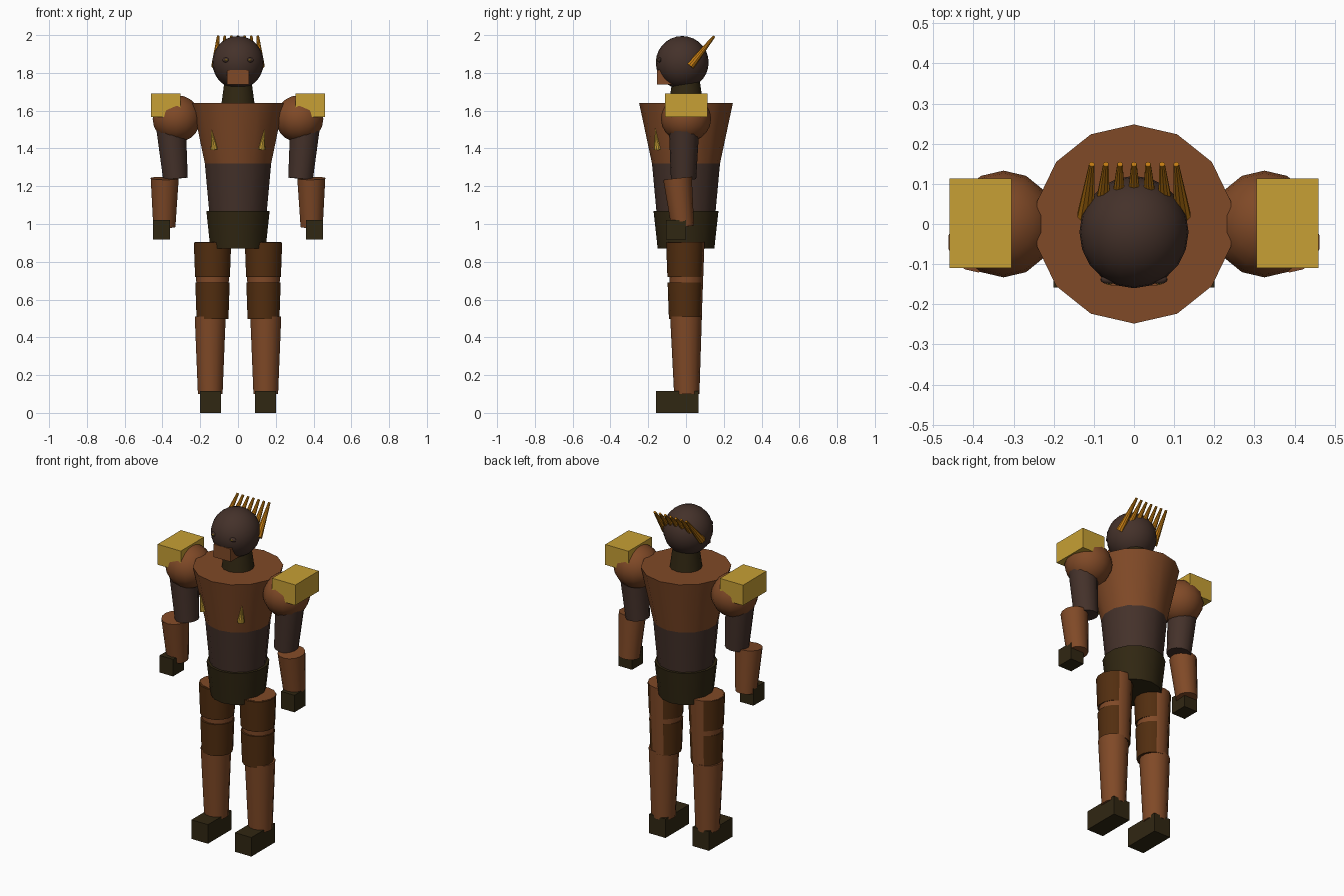
import bpy
import bmesh
import math
from mathutils import Vector, Matrix

cube = bpy.data.objects.get("Cube")
if cube:
    bpy.data.objects.remove(cube, do_unlink=True)


def material(name, rgb):
    m = bpy.data.materials.new(name)
    m.use_nodes = True
    color = (*rgb, 1.0)
    m.diffuse_color = color
    m.node_tree.nodes["Principled BSDF"].inputs["Base Color"].default_value = color
    return m


COPPER = material("copper brown", (0.215, 0.067, 0.02))
UMBER = material("dark umber", (0.058, 0.031, 0.023))
BROWN = material("plate brown", (0.085, 0.027, 0.005))
OLIVE = material("dark olive", (0.03, 0.02, 0.006))
GOLD = material("gold", (0.57, 0.35, 0.035))
AMBER = material("amber", (0.55, 0.2, 0.006))

SHARP = math.radians(35)


def finish(name, bm, mat):
    """Smooth shallow edges, keep hard ones, and link the object."""
    for face in bm.faces:
        face.smooth = True
    for edge in bm.edges:
        edge.smooth = edge.calc_face_angle(0) < SHARP
    mesh = bpy.data.meshes.new(name)
    bm.to_mesh(mesh)
    bm.free()
    mesh.materials.append(mat)
    obj = bpy.data.objects.new(name, mesh)
    bpy.context.collection.objects.link(obj)
    return obj


def cone(name, start, end, r_start, r_end, mat, sides=14):
    """Tapered cylinder between two points."""
    start, end = Vector(start), Vector(end)
    axis = end - start
    turn = Vector((0, 0, 1)).rotation_difference(axis).to_matrix().to_4x4()
    bm = bmesh.new()
    bmesh.ops.create_cone(bm, cap_ends=True, segments=sides, radius1=r_start,
                          radius2=r_end, depth=axis.length,
                          matrix=Matrix.Translation((start + end) / 2) @ turn)
    return finish(name, bm, mat)


def ball(name, center, size, mat, segments=14, rings=10):
    bm = bmesh.new()
    bmesh.ops.create_uvsphere(
        bm, u_segments=segments, v_segments=rings, radius=1,
        matrix=Matrix.Translation(center) @ Matrix.Diagonal((*size, 1)))
    return finish(name, bm, mat)


def box(name, low, high, mat):
    low, high = Vector(low), Vector(high)
    bm = bmesh.new()
    bmesh.ops.create_cube(
        bm, size=1,
        matrix=Matrix.Translation((low + high) / 2) @ Matrix.Diagonal((*(high - low), 1)))
    return finish(name, bm, mat)


# Torso
cone("hips", (0, 0, 0.87), (0, 0, 1.07), 0.15, 0.172, OLIVE)
cone("abdomen", (0, 0, 1.05), (0, 0, 1.32), 0.155, 0.18, UMBER)
cone("chest", (0, 0, 1.32), (0, 0, 1.64), 0.18, 0.248, COPPER)
cone("neck", (0, 0, 1.62), (0, 0, 1.76), 0.092, 0.073, OLIVE)

# Head
ball("head", (0, -0.02, 1.855), (0.136, 0.14, 0.14), UMBER, 20, 14)
box("jaw", (-0.058, -0.153, 1.738), (0.058, -0.05, 1.815), COPPER)

# Crest of spikes fanned across the back of the head
for i in range(-3, 4):
    cone(f"crest_spike_{i + 4}", (i * 0.04, 0.022, 1.836), (i * 0.035, 0.149, 1.994),
         0.022, 0.007, AMBER, 10)

# Paired parts
for side, s in (("left", 1), ("right", -1)):
    # Face
    ball(f"{side}_eye", (s * 0.062, -0.138, 1.868), (0.022, 0.012, 0.013), UMBER, 12, 8)
    ball(f"{side}_pupil", (s * 0.062, -0.147, 1.868), (0.008, 0.005, 0.005), GOLD, 8, 6)

    # Chest spike
    cone(f"{side}_chest_spike", (s * 0.125, -0.15, 1.395), (s * 0.141, -0.163, 1.505),
         0.021, 0.0, GOLD, 10)

    # Arm
    ball(f"{side}_shoulder", (s * 0.325, 0, 1.557), (0.13, 0.133, 0.125), COPPER)
    box(f"{side}_shoulder_guard", (min(s * 0.305, s * 0.46), -0.11, 1.567),
        (max(s * 0.305, s * 0.46), 0.113, 1.69), GOLD)
    cone(f"{side}_upper_arm", (s * 0.331, -0.013, 1.24), (s * 0.357, -0.01, 1.54),
         0.067, 0.082, UMBER)
    cone(f"{side}_forearm", (s * 0.39, -0.017, 0.985), (s * 0.388, -0.045, 1.242),
         0.06, 0.076, COPPER)
    box(f"{side}_hand", (min(s * 0.36, s * 0.45), -0.105, 0.917),
        (max(s * 0.36, s * 0.45), 0.0, 1.02), OLIVE)

    # Leg, with two dark guards set slightly forward so the thigh shows behind
    x = s * 0.135
    cone(f"{side}_thigh", (x, 0.002, 0.5), (x, 0.002, 0.905), 0.081, 0.096, COPPER)
    cone(f"{side}_lower_thigh_guard", (x, -0.004, 0.498), (x, -0.004, 0.69),
         0.0865, 0.0935, BROWN)
    cone(f"{side}_upper_thigh_guard", (x, -0.004, 0.72), (x, -0.004, 0.903),
         0.0945, 0.1015, BROWN)
    cone(f"{side}_shin", (s * 0.147, 0.004, 0.1), (s * 0.147, 0, 0.51), 0.067, 0.084, COPPER)
    box(f"{side}_foot", (min(s * 0.09, s * 0.2), -0.158, 0),
        (max(s * 0.09, s * 0.2), 0.067, 0.115), OLIVE)
